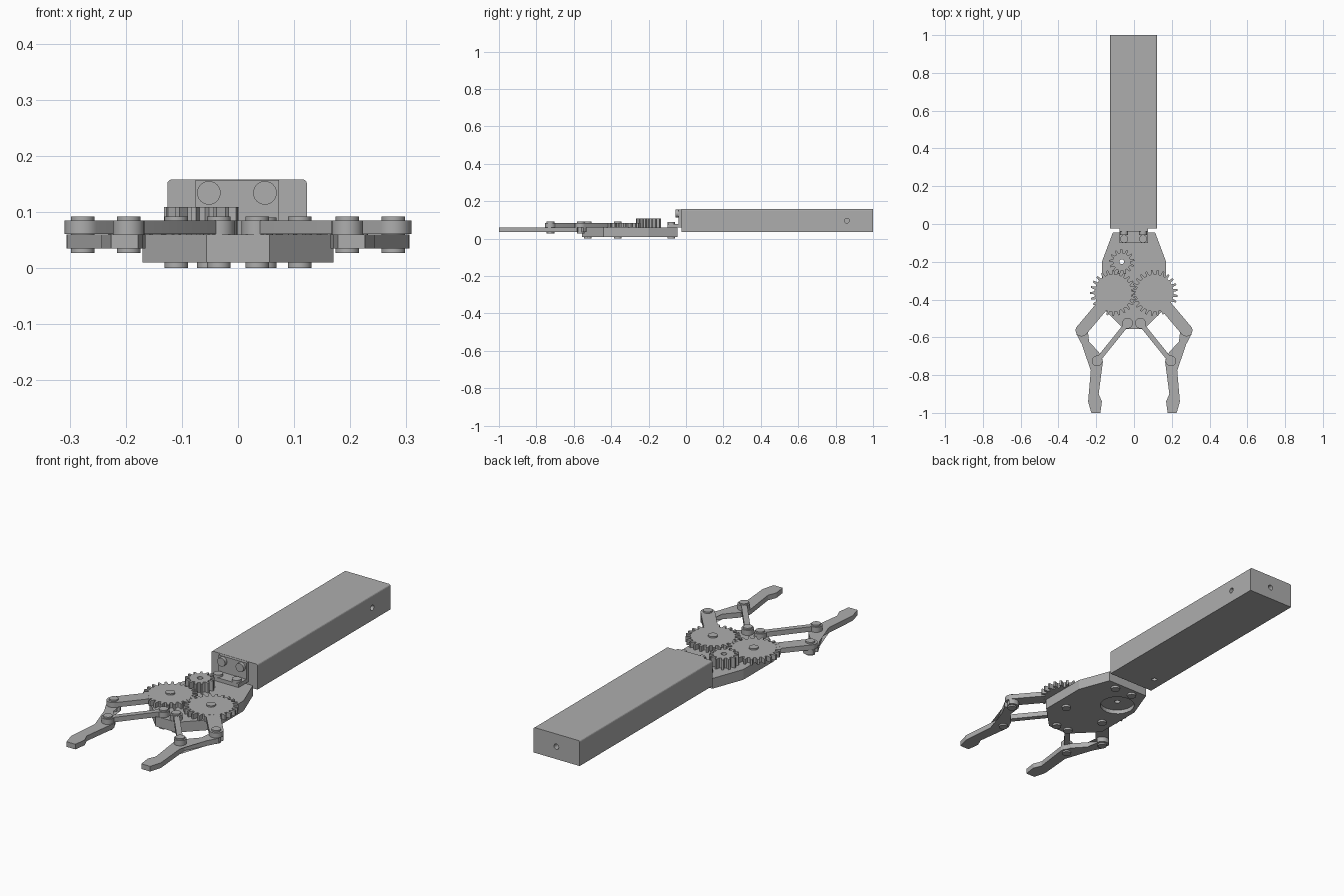
import bpy, bmesh, math
from mathutils import Vector

cube = bpy.data.objects.get("Cube")
if cube:
    bpy.data.objects.remove(cube, do_unlink=True)

GREY = bpy.data.materials.new("plain grey")
GREY.use_nodes = True
GREY.diffuse_color = (0.42, 0.42, 0.42, 1)
GREY.node_tree.nodes["Principled BSDF"].inputs["Base Color"].default_value = (0.42, 0.42, 0.42, 1)


def prism(name, outline, z0, z1):
    """Extrude a 2D outline between two heights."""
    bm = bmesh.new()
    face = bm.faces.new([bm.verts.new((x, y, z0)) for x, y in outline])
    top = bmesh.ops.extrude_face_region(bm, geom=[face])["geom"]
    bmesh.ops.translate(bm, vec=(0, 0, z1 - z0),
                        verts=[v for v in top if isinstance(v, bmesh.types.BMVert)])
    bmesh.ops.recalc_face_normals(bm, faces=bm.faces)
    mesh = bpy.data.meshes.new(name)
    bm.to_mesh(mesh)
    bm.free()
    mesh.materials.append(GREY)
    obj = bpy.data.objects.new(name, mesh)
    bpy.context.collection.objects.link(obj)
    return obj


def arc(c, r, a0, a1, n):
    return [(c[0] + r * math.cos(a0 + (a1 - a0) * i / n),
             c[1] + r * math.sin(a0 + (a1 - a0) * i / n)) for i in range(n)]


def rect(x0, x1, y0, y1):
    return [(x0, y0), (x1, y0), (x1, y1), (x0, y1)]


def smooth(obj):
    bpy.ops.object.select_all(action="DESELECT")
    obj.select_set(True)
    bpy.context.view_layer.objects.active = obj
    bpy.ops.object.shade_smooth_by_angle(angle=math.radians(30))


def disc(name, c, r, z0, z1):
    obj = prism(name, arc(c, r, 0, math.tau, 32), z0, z1)
    smooth(obj)
    return obj


def capsule(a, b, r):
    """Outline of a bar with round ends."""
    d = math.atan2(b[1] - a[1], b[0] - a[0])
    h = math.pi / 2
    return arc(a, r, d + h, d + 3 * h, 12) + [(a[0] + r * math.sin(d), a[1] - r * math.cos(d))] \
        + arc(b, r, d - h, d + h, 12) + [(b[0] - r * math.sin(d), b[1] + r * math.cos(d))]


def gear_outline(c, root, tip, teeth, phase):
    pts = []
    for i in range(teeth):
        for k, r in ((-0.30, root), (-0.14, tip), (0.14, tip), (0.30, root)):
            a = phase + (i + k) * math.tau / teeth
            pts.append((c[0] + r * math.cos(a), c[1] + r * math.sin(a)))
    return pts


def cut(obj, cutter):
    mod = obj.modifiers.new("cut", "BOOLEAN")
    mod.operation = "DIFFERENCE"
    mod.object = cutter
    mod.solver = "EXACT"
    cutter.hide_render = True
    cutter.hide_set(True)


def bore(name, loc, axis, r, depth):
    """Cylindrical cutter centred on a surface point."""
    obj = prism(name, arc((0, 0), r, 0, math.tau, 24), -depth, depth)
    obj.rotation_euler = Vector(axis).to_track_quat("Z", "Y").to_euler()
    obj.location = loc
    return obj


# Forearm: long box with rounded upper edges and screw holes
forearm = prism("forearm_box", rect(-0.126, 0.123, -0.025, 1.0), 0.035, 0.158)
bm = bmesh.new()
bm.from_mesh(forearm.data)
edges = [e for e in bm.edges
         if all(v.co.z > 0.15 for v in e.verts) and abs(e.verts[0].co.y - e.verts[1].co.y) > 0.5]
bmesh.ops.bevel(bm, geom=edges, offset=0.008, segments=3, affect="EDGES", profile=0.5)
bm.to_mesh(forearm.data)
bm.free()
cut(forearm, bore("side_hole_cutter", (0.123, 0.86, 0.096), (1, 0, 0), 0.013, 0.06))
cut(forearm, bore("end_hole_cutter", (0, 1.0, 0.096), (0, 1, 0), 0.013, 0.06))
cut(forearm, bore("bottom_hole_cutter", (-0.07, 0.065, 0.035), (0, 0, 1), 0.012, 0.05))

# Wrist bracket: upright plate, foot and four bolts
prism("bracket_upright", rect(-0.076, 0.073, -0.04, -0.02), 0.06, 0.157)
prism("bracket_foot", rect(-0.076, 0.073, -0.1, -0.035), 0.06, 0.078)
for x in (-0.052, 0.048):
    bolt = bore("bracket_upright_bolt", (x, -0.045, 0.134), (0, -1, 0), 0.021, 0.012)
    smooth(bolt)
    disc("bracket_foot_bolt", (x, -0.079), 0.021, 0.0, 0.09)

# Palm plate with motor recess and shaft hole
PINION = (-0.065, -0.2)
half = [(0.112, -0.045), (0.17, -0.2), (0.17, -0.44), (0.056, -0.555)]
palm = prism("palm_plate", half + [(-x, y) for x, y in reversed(half)], 0.01, 0.06)
cut(palm, bore("motor_recess_cutter", (*PINION, 0.01), (0, 0, 1), 0.08, 0.02))
cut(palm, bore("palm_shaft_cutter", (*PINION, 0.05), (0, 0, 1), 0.013, 0.1))

# Drive pinion
pinion = prism("drive_pinion", gear_outline(PINION, 0.047, 0.067, 13, 0.15), 0.06, 0.109)
cut(pinion, bore("pinion_shaft_cutter", (*PINION, 0.08), (0, 0, 1), 0.013, 0.1))

# Finger outline for the left side; the right side is mirrored
ELBOW, KNUCKLE = (0.277, -0.563), (0.195, -0.725)
finger = arc(ELBOW, 0.032, 0.45, math.pi + 0.2, 12)[::-1] + [
    (0.185, -0.68), (0.165, -0.73), (0.187, -0.90), (0.17, -0.94), (0.178, -1.0),
    (0.226, -1.0), (0.243, -0.94), (0.225, -0.733), (0.305, -0.583)]

for side, s in (("left", 1), ("right", -1)):
    def at(p):
        return (s * p[0], p[1])

    axle, elbow, knuckle, base = at((0.11, -0.365)), at(ELBOW), at(KNUCKLE), at((0.034, -0.525))
    phase = 0 if s < 0 else math.pi / 24
    # Geared crank
    prism(side + "_gear", gear_outline(axle, 0.099, 0.122, 24, phase), 0.06, 0.085)
    d = (Vector(elbow) - Vector(axle)).normalized()
    start = Vector(axle) + d * 0.06
    smooth(prism(side + "_crank_arm", capsule(start, elbow, 0.032), 0.0605, 0.0845))
    # Finger and steering link
    prism(side + "_finger", [at(p) for p in finger], 0.035, 0.06)
    smooth(prism(side + "_link", capsule(base, knuckle, 0.013), 0.0605, 0.0845))
    for end in (base, knuckle):
        disc(side + "_link_eye", end, 0.028, 0.06, 0.085)
    disc(side + "_knuckle_eye", knuckle, 0.029, 0.0355, 0.0595)
    # Pivot pins
    for pin, z in ((axle, 0.0), (base, 0.0), (elbow, 0.027), (knuckle, 0.027)):
        disc(side + "_pivot_pin", pin, 0.021, z, 0.092)
